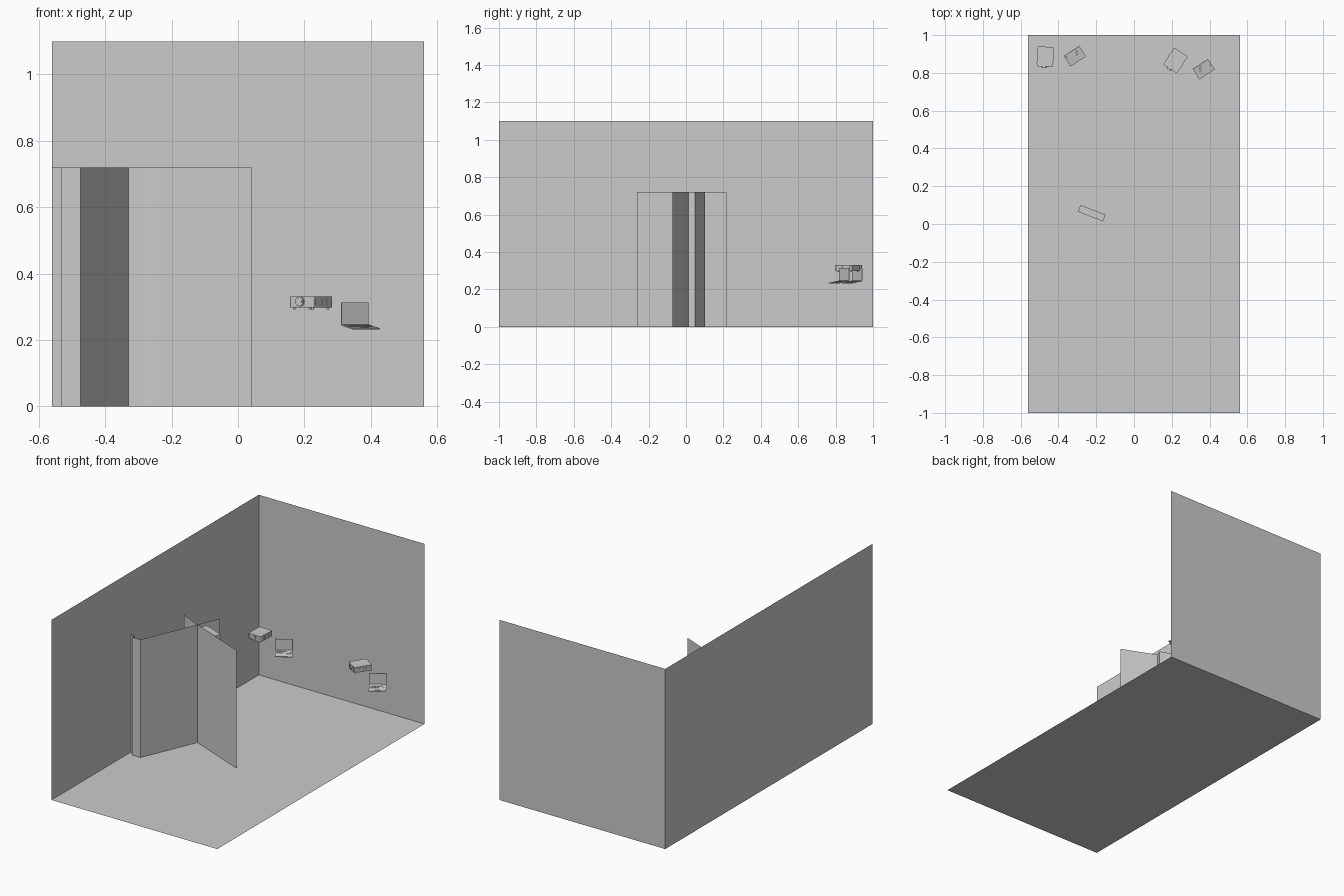
import bpy, bmesh, math
from mathutils import Matrix, Vector

if "Cube" in bpy.data.objects:
    bpy.data.objects.remove(bpy.data.objects["Cube"])


def finish(name, bm):
    bmesh.ops.recalc_face_normals(bm, faces=bm.faces)
    mesh = bpy.data.meshes.new(name)
    bm.to_mesh(mesh)
    bm.free()
    ob = bpy.data.objects.new(name, mesh)
    bpy.context.collection.objects.link(ob)
    return ob


def sheet(name, points):
    bm = bmesh.new()
    bm.faces.new([bm.verts.new(p) for p in points])
    return finish(name, bm)


def screen(name, path, height):
    """Zero-thickness wall standing on a floor path."""
    bm = bmesh.new()
    cols = [(bm.verts.new((x, y, 0)), bm.verts.new((x, y, height))) for x, y in path]
    for (a, b), (c, d) in zip(cols, cols[1:]):
        bm.faces.new((a, c, d, b))
    return finish(name, bm)


def add_box(bm, size, loc, m=Matrix()):
    return bmesh.ops.create_cube(
        bm, size=1, matrix=m @ Matrix.Translation(loc) @ Matrix.Diagonal((*size, 1)))


def boxes(name, items, m):
    bm = bmesh.new()
    for size, loc in items:
        add_box(bm, size, loc, m)
    return finish(name, bm)


def cylinders(name, items, m, rot=Matrix(), sides=20):
    bm = bmesh.new()
    for r, depth, loc in items:
        bmesh.ops.create_cone(bm, cap_ends=True, segments=sides, radius1=r, radius2=r,
                              depth=depth, matrix=m @ Matrix.Translation(loc) @ rot)
    return finish(name, bm)


# room shell
X, Y, H, P = 0.56, 1.0, 1.10, 0.72
sheet("floor", [(-X, -Y, 0), (X, -Y, 0), (X, Y, 0), (-X, Y, 0)])
sheet("back_wall", [(-X, Y, 0), (X, Y, 0), (X, Y, H), (-X, Y, H)])
sheet("left_wall", [(-X, -Y, 0), (-X, Y, 0), (-X, Y, H), (-X, -Y, H)])

# partition panels crossing in plan
screen("main_partition", [(-X, -0.235), (-0.532, -0.235), (-0.532, -0.262),
                          (-0.475, -0.262), (-0.272, 0.216)], P)
screen("cross_partition", [(-0.463, 0.14), (-0.296, 0.066), (0.041, -0.072)], P)

# upright cabinet against the cross partition
cab = Matrix.Translation((-0.2235, 0.057, 0)) @ Matrix.Rotation(math.radians(-21.5), 4, 'Z')
boxes("cabinet", [((0.142, 0.038, P), (0, 0, P / 2))], cab)


def projector(tag, x, y, yaw):
    m = Matrix.Translation((x, y, 0.315)) @ Matrix.Rotation(math.radians(yaw), 4, 'Z')
    w, d, h = 0.086, 0.105, 0.033
    # case with rounded upright corners
    bm = bmesh.new()
    add_box(bm, (w, d, h), (0, 0, 0))
    upright = [e for e in bm.edges if abs(e.verts[0].co.z - e.verts[1].co.z) > h / 2]
    bmesh.ops.bevel(bm, geom=upright, offset=0.005, segments=3, profile=0.5, affect='EDGES')
    bm.transform(m)
    finish(tag + "_case", bm)
    # lens barrel and glass
    quarter = Matrix.Rotation(math.pi / 2, 4, 'X')
    cylinders(tag + "_lens", [(0.0145, 0.010, (-0.004, -d / 2 - 0.001, 0.001)),
                              (0.010, 0.013, (-0.004, -d / 2 - 0.001, 0.001))], m, quarter, 24)
    # vents on the sides and beside the lens
    slats = [((0.0014, 0.008, 0.0016), (s * w / 2, -0.036 + 0.012 * j, -0.009 + 0.0045 * k))
             for s in (-1, 1) for j in range(7) for k in range(5)]
    slats += [((0.012, 0.0014, 0.0016), (s * 0.029, -d / 2, -0.009 + 0.0045 * k))
              for s in (-1, 1) for k in range(5)]
    boxes(tag + "_vents", slats, m)
    # feet
    cylinders(tag + "_feet", [(0.004, 0.007, (sx * 0.033, sy * 0.042, -h / 2 - 0.003))
                              for sx in (-1, 1) for sy in (-1, 1)], m, sides=12)


def laptop(tag, x, y, yaw):
    """x, y is the middle of the hinge."""
    m = Matrix.Translation((x, y, 0.247)) @ Matrix.Rotation(math.radians(yaw), 4, 'Z')
    w, d = 0.097, 0.066
    boxes(tag + "_screen", [((w, 0.003, 0.067), (0, 0, 0.033))], m)
    # base slopes down away from the hinge
    tilt = m @ Matrix.Rotation(math.radians(10), 4, 'X')
    boxes(tag + "_base", [((w, d, 0.004), (0, -d / 2, -0.002))], tilt)
    keys = [((0.0056, 0.0056, 0.0015), (-0.0385 + 0.007 * i, -0.012 - 0.0075 * j, 0.0004))
            for i in range(12) for j in range(4)]
    boxes(tag + "_keys", keys, tilt)
    boxes(tag + "_touchpad", [((0.026, 0.015, 0.0008), (0, -0.053, 0.0002))], tilt)


# two floating projector and laptop sets
projector("left_projector", -0.47, 0.886, -2)
projector("right_projector", 0.22, 0.866, -33.5)
laptop("left_laptop", -0.33, 0.915, 33)
laptop("right_laptop", 0.352, 0.846, 33)
